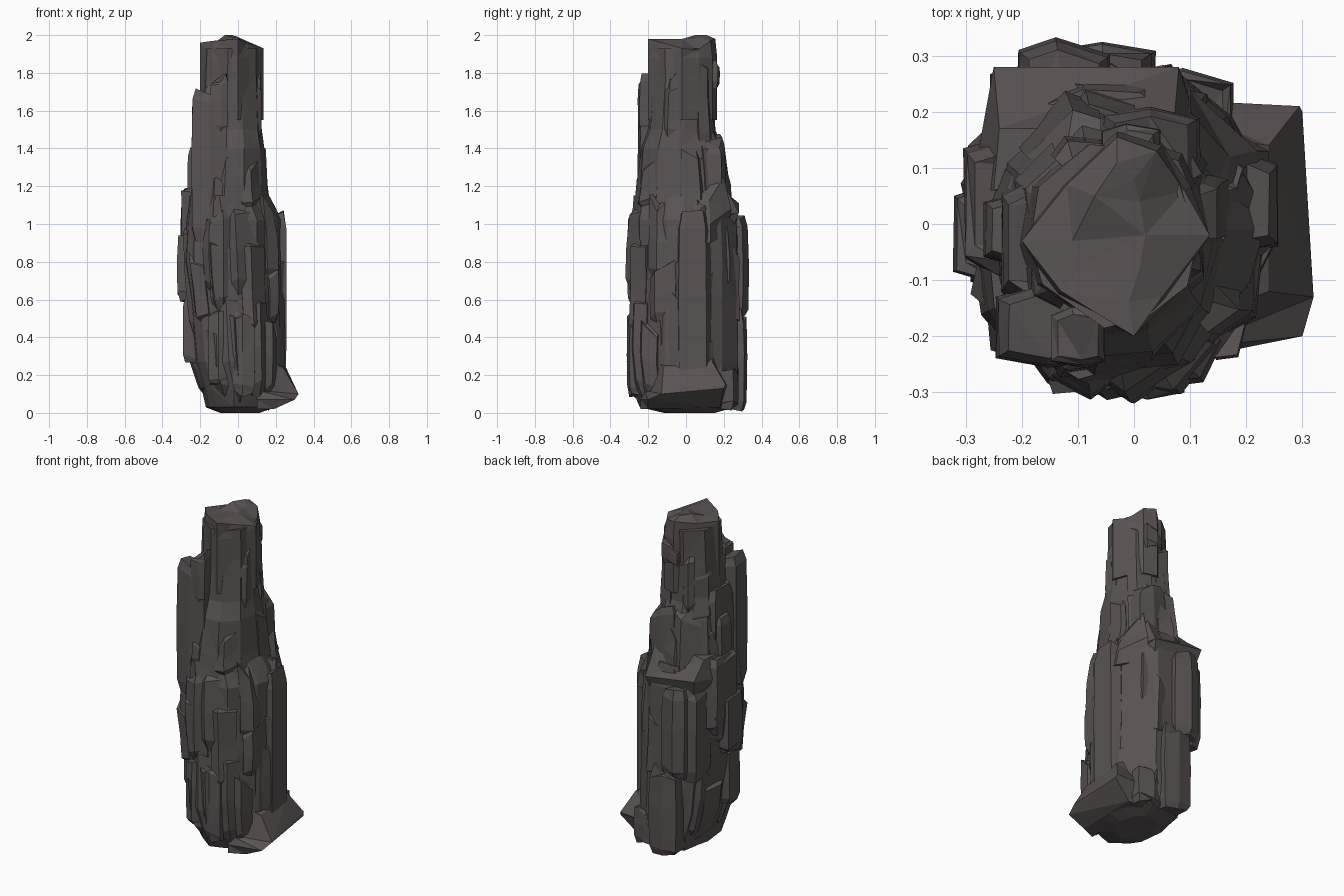
import bpy, bmesh, math, random
from mathutils import Vector

rng = random.Random(5)
if "Cube" in bpy.data.objects:
    bpy.data.objects.remove(bpy.data.objects["Cube"], do_unlink=True)

stone = bpy.data.materials.new("dark_brown_stone")
stone.use_nodes = True
COLOUR = (0.1, 0.085, 0.085, 1)
stone.diffuse_color = COLOUR
stone.node_tree.nodes["Principled BSDF"].inputs["Base Color"].default_value = COLOUR

# Pillar envelopes: height, then min x, max x, min y, max y
LOWER = [(0, -.1, .12, -.12, .16), (.03, -.18, .21, -.25, .27), (.12, -.2, .24, -.3, .29),
         (.27, -.25, .25, -.32, .29), (.6, -.28, .25, -.31, .29), (.8, -.31, .25, -.31, .29),
         (1.02, -.3, .24, -.3, .28), (1.15, -.28, .17, -.28, .25)]
UPPER = [(1, -.28, .2, -.29, .25), (1.2, -.25, .17, -.27, .23), (1.4, -.23, .16, -.25, .2),
         (1.5, -.21, .14, -.21, .16), (1.75, -.2, .135, -.19, .15), (1.93, -.19, .13, -.19, .15)]


def envelope(rows, z):
    z = min(max(z, rows[0][0]), rows[-1][0])
    for a, b in zip(rows, rows[1:]):
        if z <= b[0]:
            t = (z - a[0]) / (b[0] - a[0])
            return [p + (q - p) * t for p, q in zip(a[1:], b[1:])]


def surface(rows, angle, z, scale=1.0):
    """Point on the envelope; the left side is rounder than the right."""
    x0, x1, y0, y1 = envelope(rows, z)
    c, s = math.cos(angle), math.sin(angle)
    power = 1.9 if c > 0 else 2.8 if s > 0 else 2.2
    r = scale / (abs(c) ** power + abs(s) ** power) ** (1 / power)
    cx, cy = (x0 + x1) / 2, (y0 + y1) / 2
    return Vector((cx + c * r * (x1 - x0) / 2, cy + s * r * (y1 - y0) / 2, z))


def loft(name, rings):
    """Close a stack of equal point rings into a faceted solid."""
    bm = bmesh.new()
    loops = [[bm.verts.new(p) for p in ring] for ring in rings]
    n = len(loops[0])
    for a, b in zip(loops, loops[1:]):
        for i in range(n):
            j = (i + 1) % n
            bm.faces.new((a[i], a[j], b[j], b[i]))
    bm.faces.new(loops[0][::-1])
    bm.faces.new(loops[-1])
    bmesh.ops.triangulate(bm, faces=bm.faces[:])
    bmesh.ops.recalc_face_normals(bm, faces=bm.faces[:])
    mesh = bpy.data.meshes.new(name)
    bm.to_mesh(mesh)
    bm.free()
    mesh.materials.append(stone)
    obj = bpy.data.objects.new(name, mesh)
    bpy.context.collection.objects.link(obj)


def core(name, rows, sides):
    flutes = [rng.uniform(.92, 1) for _ in range(sides)]
    turns = [math.tau * (i + rng.uniform(-.3, .3)) / sides for i in range(sides)]
    loft(name, [[surface(rows, a, row[0], f * rng.uniform(.96, 1.01))
                 for a, f in zip(turns, flutes)] for row in rows])


def shard(name, rows, angle, half, low, high, out):
    """Ridged wedge of rock that follows the envelope, with a slanted broken top."""
    rings = []
    slant = rng.uniform(-.07, .07)
    peak = angle + rng.uniform(-.7, .7) * half
    for t in (0, .15, .55, 1):
        z = low + (high - low) * t
        grow = out * (.9 if t == 0 else 1) * rng.uniform(.97, 1.01)
        ring = []
        for a, f in ((angle - half, .93), (peak, 1.02), (angle + half, .92)):
            p = surface(rows, a, z, grow * f)
            p.z += slant * t * (a - angle) / half + rng.uniform(-.02, .02)
            ring.append(p)
        for a in (angle + half * .8, angle - half * .8):
            ring.append(surface(rows, a, z, .6) + Vector((0, 0, .1 * t)))
        rings.append(ring)
    loft(name, rings)


def block(name, x0, x1, y0, y1, low, high):
    """Sharp, irregular upright slab with a tilted top."""
    cx, cy, w, d = (x0 + x1) / 2, (y0 + y1) / 2, (x1 - x0) / 2, (y1 - y0) / 2
    plan = [(px + rng.uniform(-.25, .25) * (px == 0), py * rng.uniform(.85, 1))
            for px, py in ((-1, -.75), (0, -1), (1, -.75), (1, .75), (0, 1), (-1, .75))]
    tilt = rng.uniform(-.03, .03)
    rings = []
    for t, s in ((0, .8), (.1, .98), (.55, 1), (.92, .95), (1, .75)):
        rings.append([(cx + px * w * s * rng.uniform(.93, 1), cy + py * d * s * rng.uniform(.95, 1),
                       low + (high - low) * t + tilt * px * t + rng.uniform(-.02, .02))
                      for px, py in plan])
    loft(name, rings)


# Solid cores
core("lower_core", LOWER, 14)
core("upper_core", UPPER, 10)

# Bands of broken shards: name, envelope, count, base range, top range, reach
BANDS = (("foot_shard", LOWER, 11, (.06, .12), (.35, .62), 1.02),
         ("waist_shard", LOWER, 11, (.3, .6), (.7, .98), 1.02),
         ("shoulder_shard", LOWER, 10, (.6, .8), (.98, 1.13), 1.01),
         ("neck_shard", UPPER, 8, (1, 1.1), (1.2, 1.42), 1.03),
         ("crown_shard", UPPER, 7, (1.35, 1.5), (1.6, 1.85), 1.01))
for name, rows, count, base, top, reach in BANDS:
    for i in range(count):
        angle = math.tau * (i + rng.uniform(-.35, .35)) / count
        shard(name, rows, angle, rng.uniform(.3, .55) * math.tau / count,
              rng.uniform(*base), rng.uniform(*top), reach * rng.uniform(.96, 1.02))

# Large distinct slabs
block("front_shoulder", -.25, -.05, -.27, -.1, .9, 1.69)
block("front_shoulder_tip", -.15, -.05, -.265, -.14, 1.5, 1.77)
block("right_shoulder", -.24, -.12, -.17, .1, 1.05, 1.55)
block("right_notch", -.27, -.15, -.08, .06, 1.1, 1.4)
block("right_ledge", -.305, -.15, -.1, .17, .75, 1.19)
block("right_lower_slab", -.295, -.15, -.13, .03, .27, .62)
block("right_upper_slab", -.325, -.15, -.12, .08, .6, .95)
block("back_lower_slab", -.15, .04, .15, .335, .02, .53)
block("back_foot_slab", .02, .18, .1, .285, .03, .22)
block("back_upper_slab", -.21, -.04, .15, .335, .5, 1.03)
block("back_right_slab", -.26, -.1, .1, .3, .5, 1.05)
block("left_slab", .12, .26, -.07, .14, .1, 1.04)
block("left_front_slab", .08, .21, -.16, -.02, .3, .82)
block("front_slab", -.03, .09, -.33, -.15, .1, .53)
block("front_right_slab", -.16, -.03, -.31, -.1, .15, .56)
block("front_upper_slab", -.15, -.03, -.315, -.1, .58, 1.05)
block("back_neck_slab", -.06, .12, .05, .22, 1, 1.44)
block("crown_back_knob", -.06, .05, .08, .185, 1.73, 1.84)

# Broad sloping ledge behind the neck, undercut below
loft("back_ledge", [
    [(-.24, .05, 1), (-.23, .25, 1.01), (.06, .25, .98), (.12, .05, 1)],
    [(-.29, .06, 1.07), (-.25, .28, 1.11), (.08, .28, 1.06), (.16, .05, 1.02)],
    [(-.25, .06, 1.2), (-.24, .17, 1.2), (.07, .17, 1.27), (.15, .05, 1.18)]])
loft("left_ledge", [
    [(.08, -.06, .95), (.24, -.04, .9), (.24, .13, .9), (.08, .22, .95)],
    [(.08, -.06, 1.1), (.22, -.03, 1.01), (.22, .13, 1), (.1, .24, 1.08)],
    [(.08, -.05, 1.22), (.16, -.03, 1.12), (.17, .12, 1.12), (.1, .2, 1.25)]])

# Flared foot on the left side
loft("left_foot_flare", [
    [(.1, -.24, .02), (.19, -.2, .02), (.19, .18, .03), (.1, .2, .02)],
    [(.1, -.24, .07), (.3, -.2, .07), (.3, .2, .13), (.1, .22, .14)],
    [(.1, -.22, .12), (.32, -.13, .1), (.295, .21, .15), (.1, .2, .18)],
    [(.1, -.18, .3), (.24, -.12, .24), (.24, .14, .27), (.1, .16, .34)]])

# Cap with a broken ridge
loft("summit", [
    [(-.2, -.03, z), (-.14, -.13, z), (0, -.2, z), (.06, -.14, z), (.135, -.02, z),
     (.1, .07, z), (.05, .14, z), (-.03, .165, z), (-.13, .07, z)] for z in (1.55, 1.88)]
    + [[(-.2, -.03, 1.96), (-.13, -.12, 1.97), (0, -.2, 1.98), (.05, -.13, 1.96),
        (.135, -.02, 1.93), (.09, .06, 1.92), (.04, .13, 1.97), (-.03, .155, 1.98), (-.12, .07, 1.96)],
       [(-.11, -.03, 1.97), (-.09, -.07, 1.97), (-.01, -.14, 1.98), (.01, -.08, 1.98),
        (.02, -.02, 1.98), (.01, .04, 1.98), (0, .08, 1.99), (-.03, .11, 2), (-.07, .05, 2)]])
